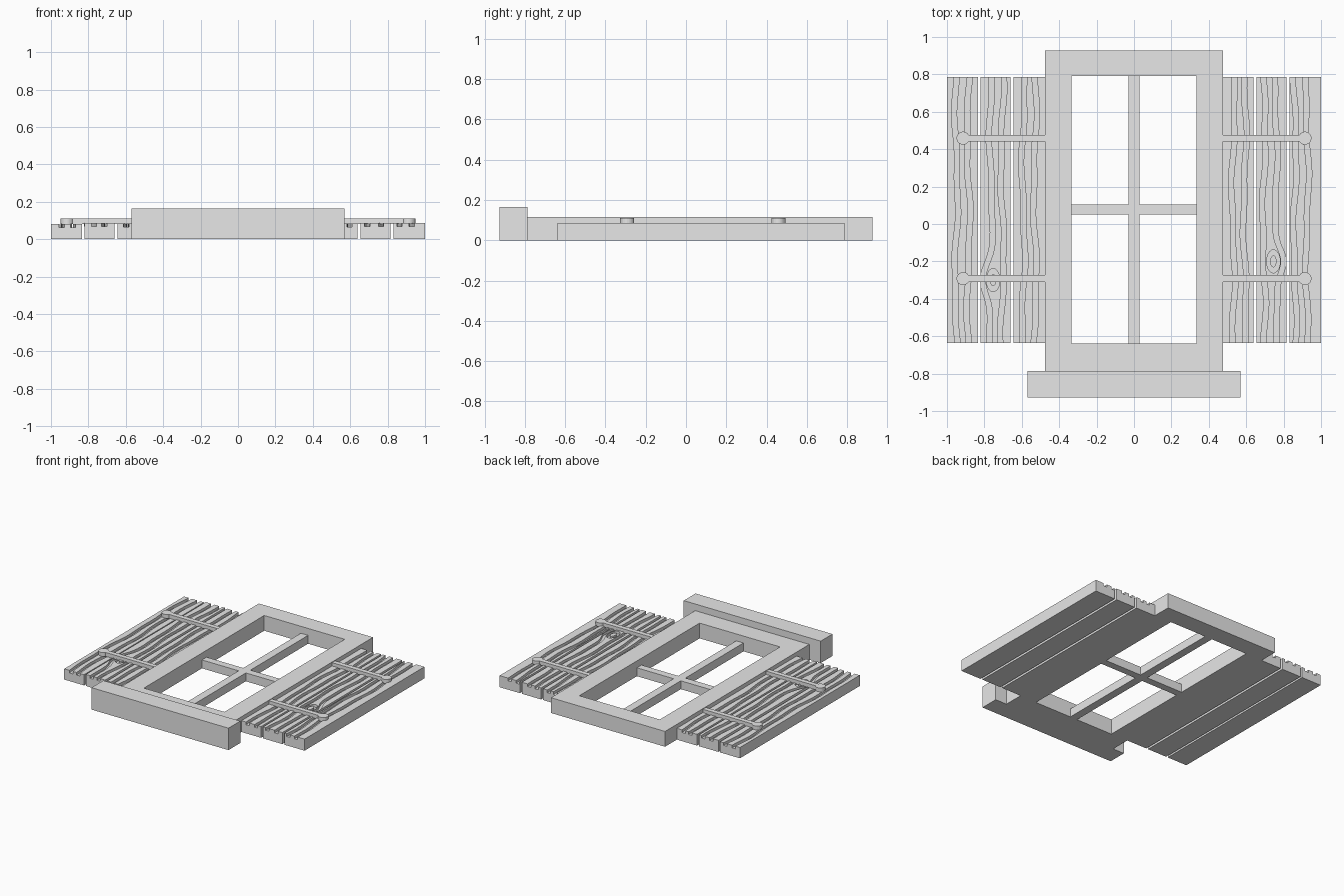
import bpy, bmesh, math

cube = bpy.data.objects.get("Cube")
if cube:
    bpy.data.objects.remove(cube, do_unlink=True)

grey = bpy.data.materials.new("plain_grey")
grey.use_nodes = True
GREY = (0.8, 0.8, 0.8, 1)
grey.diffuse_color = GREY
grey.node_tree.nodes["Principled BSDF"].inputs["Base Color"].default_value = GREY


def finish(name, bm):
    bmesh.ops.recalc_face_normals(bm, faces=bm.faces)
    mesh = bpy.data.meshes.new(name)
    bm.to_mesh(mesh)
    bm.free()
    mesh.materials.append(grey)
    ob = bpy.data.objects.new(name, mesh)
    bpy.context.collection.objects.link(ob)
    return ob


def box(name, x0, x1, y0, y1, z0, z1):
    bm = bmesh.new()
    bmesh.ops.create_cube(bm, size=1)
    for v in bm.verts:
        v.co = ((x0 + x1) / 2 + v.co.x * (x1 - x0),
                (y0 + y1) / 2 + v.co.y * (y1 - y0),
                (z0 + z1) / 2 + v.co.z * (z1 - z0))
    return finish(name, bm)


def prism(name, outline, z0, z1):
    bm = bmesh.new()
    face = bm.faces.new([bm.verts.new((x, y, z0)) for x, y in outline])
    ext = bmesh.ops.extrude_face_region(bm, geom=[face])
    for v in ext["geom"]:
        if isinstance(v, bmesh.types.BMVert):
            v.co.z = z1
    return finish(name, bm)


# Window frame: rectangular ring
bm = bmesh.new()
rings = []
for z in (0, 0.115):
    for hx, y0, y1 in ((0.475, -0.787, 0.927), (0.335, -0.64, 0.79)):
        rings.append([bm.verts.new((x, y, z)) for x, y in
                      ((-hx, y0), (hx, y0), (hx, y1), (-hx, y1))])
low_out, low_in, top_out, top_in = rings
for a, b in ((low_out, low_in), (top_out, top_in), (low_out, top_out), (low_in, top_in)):
    for i in range(4):
        j = (i + 1) % 4
        bm.faces.new((a[i], a[j], b[j], b[i]))
finish("window_frame", bm)

# Sill and glazing bars
box("sill", -0.57, 0.57, -0.927, -0.787, 0, 0.165)
box("upright_bar", -0.03, 0.03, -0.64, 0.79, 0, 0.063)
box("cross_bar_left", 0.03, 0.335, 0.05, 0.105, 0, 0.063)
box("cross_bar_right", -0.335, -0.03, 0.05, 0.105, 0, 0.063)

# Planks with two wavy grain grooves each
Y0, Y1, STEPS = -0.637, 0.787, 48
GROOVE, DEPTH = 0.014, 0.02


def plank(name, x0, x1, top, grooves, phase, knot=None):
    bm = bmesh.new()
    rows = []
    for s in range(STEPS + 1):
        y = Y0 + (Y1 - Y0) * s / STEPS
        pts = [(x0, 0), (x0, top)]
        for k, gx in enumerate(grooves):
            x = gx + 0.008 * math.sin(7 * y + phase + k) + 0.004 * math.sin(17 * y + 2 * phase - k)
            if knot:
                near = math.exp(-((y - knot[1]) / 0.1) ** 2)
                aim = knot[0] + (k * 2 - 1) * 0.056
                x += (aim - x) * near
            pts += [(x - GROOVE, top), (x - GROOVE, top - DEPTH),
                    (x + GROOVE, top - DEPTH), (x + GROOVE, top)]
        pts += [(x1, top), (x1, 0)]
        rows.append([bm.verts.new((px, y, pz)) for px, pz in pts])
    n = len(rows[0])
    for a, b in zip(rows, rows[1:]):
        for i in range(n):
            j = (i + 1) % n
            bm.faces.new((a[i], a[j], b[j], b[i]))
    bm.faces.new(rows[0])
    bm.faces.new(rows[-1])
    ob = finish(name, bm)
    if knot:
        cut_knot(ob, knot, top)


# Oval ring groove around a knot
def cut_knot(ob, knot, top):
    bm = bmesh.new()
    loops = []
    for rx, ry, z in ((0.036, 0.062, top - DEPTH), (0.036, 0.062, top + 0.02),
                      (0.017, 0.032, top + 0.02), (0.017, 0.032, top - DEPTH)):
        loops.append([bm.verts.new((knot[0] + rx * math.cos(a), knot[1] + ry * math.sin(a), z))
                      for a in (math.tau * i / 20 for i in range(20))])
    for a, b in zip(loops, loops[1:] + loops[:1]):
        for i in range(20):
            j = (i + 1) % 20
            bm.faces.new((a[i], a[j], b[j], b[i]))
    cutter = finish("knot_cutter", bm)
    cutter.hide_render = True
    mod = ob.modifiers.new("knot", "BOOLEAN")
    mod.operation = "DIFFERENCE"
    mod.solver = "EXACT"
    mod.object = cutter
    bpy.context.view_layer.objects.active = ob
    bpy.ops.object.modifier_apply(modifier=mod.name)
    bpy.data.objects.remove(cutter, do_unlink=True)


plank("right_outer_plank", -1, -0.835, 0.081, (-0.95, -0.885), 0.5)
plank("right_middle_plank", -0.82, -0.66, 0.087, (-0.765, -0.705), 1.5, (-0.753, -0.3))
plank("right_inner_plank", -0.643, -0.475, 0.085, (-0.592, -0.53), 2.6)
plank("left_inner_plank", 0.475, 0.638, 0.085, (0.53, 0.592), 3.5)
plank("left_middle_plank", 0.655, 0.815, 0.087, (0.695, 0.758), 4.4, (0.745, -0.2))
plank("left_outer_plank", 0.832, 1, 0.087, (0.86, 0.925), 5.2)

# Hinge straps with round ends
HALF, ROUND = 0.018, 0.035
start = math.asin(HALF / ROUND)
for side, label in ((1, "left"), (-1, "right")):
    for y, place in ((0.459, "upper"), (-0.292, "lower")):
        outline = [(side * 0.475, y - HALF), (side * 0.475, y + HALF)]
        for i in range(17):
            a = math.pi - start - (math.tau - 2 * start) * i / 16
            outline.append((side * (0.914 + ROUND * math.cos(a)), y + ROUND * math.sin(a)))
        prism(label + "_" + place + "_hinge_strap", outline, 0.08, 0.11)
